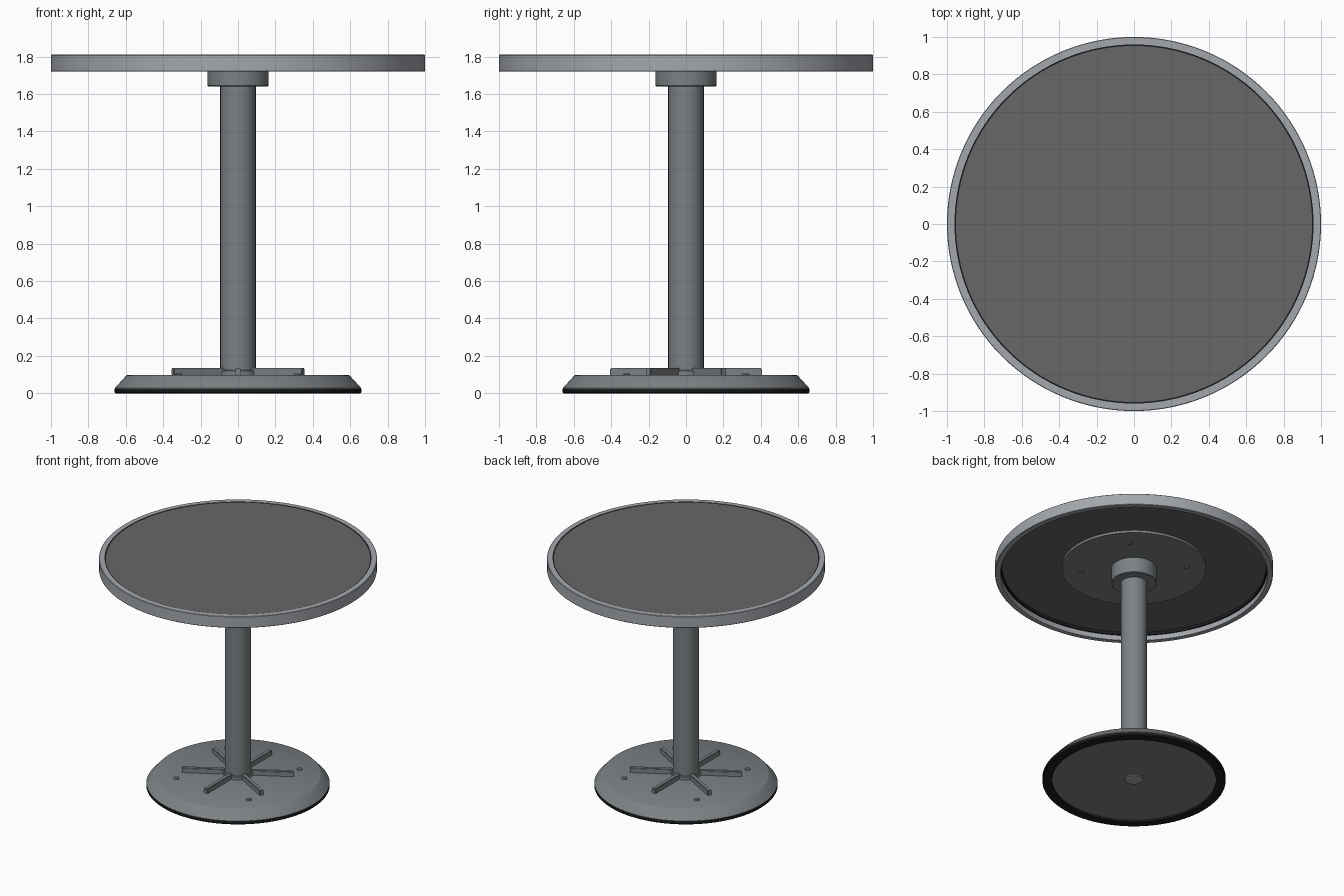
import bpy, bmesh
from math import pi, cos, sin, radians

if "Cube" in bpy.data.objects:
    bpy.data.objects.remove(bpy.data.objects["Cube"])


def material(name, rgb):
    m = bpy.data.materials.new(name)
    m.diffuse_color = (*rgb, 1)
    m.use_nodes = True
    m.node_tree.nodes["Principled BSDF"].inputs["Base Color"].default_value = m.diffuse_color
    return m


METAL = material("blue_grey_metal", (0.20, 0.22, 0.23))
TRIM = material("light_metal", (0.37, 0.39, 0.42))
BOARD = material("dark_grey_board", (0.135, 0.135, 0.135))
BLACK = material("black_rubber", (0.012, 0.012, 0.013))


def finish(bm, name, mat):
    bmesh.ops.recalc_face_normals(bm, faces=bm.faces)
    me = bpy.data.meshes.new(name)
    bm.to_mesh(me)
    bm.free()
    me.materials.append(mat)
    ob = bpy.data.objects.new(name, me)
    bpy.context.collection.objects.link(ob)
    bpy.ops.object.select_all(action='DESELECT')
    ob.select_set(True)
    bpy.context.view_layer.objects.active = ob
    bpy.ops.object.shade_smooth_by_angle(angle=radians(30))
    return ob


def lathe(name, profile, mat, segs=96, loc=(0, 0, 0)):
    """Spin a closed (radius, z) profile about z."""
    bm = bmesh.new()
    vs = [bm.verts.new((r, 0, z)) for r, z in profile]
    edges = [bm.edges.new((vs[i], vs[(i + 1) % len(vs)])) for i in range(len(vs))
             if not (profile[i][0] == 0 and profile[(i + 1) % len(vs)][0] == 0)]
    bmesh.ops.spin(bm, geom=vs + edges, cent=(0, 0, 0), axis=(0, 0, 1),
                   angle=2 * pi, steps=segs, use_merge=True)
    bmesh.ops.remove_doubles(bm, verts=bm.verts, dist=1e-5)
    ob = finish(bm, name, mat)
    ob.location = loc
    return ob


def disc(name, r, z0, z1, mat, segs=96, bevel=0.0, loc=(0, 0, 0)):
    top = [(r, z1 - bevel), (r - bevel, z1)] if bevel else [(r, z1)]
    return lathe(name, [(0, z0), (r, z0)] + top + [(0, z1)], mat, segs, loc)


# Table top: board, black seam and metal rim
disc("top_board", 0.952, 1.783, 1.807, BOARD, 128)
lathe("top_seam", [(0.95, 1.76), (0.962, 1.76), (0.962, 1.807), (0.95, 1.807)], BLACK, 128)
lathe("top_rim", [(0.96, 1.72), (0.997, 1.72), (1.0, 1.723), (1.0, 1.807),
                  (0.997, 1.81), (0.96, 1.81)], TRIM, 128)

# Mounting plate and collar below the board
disc("mounting_plate", 0.52, 1.764, 1.785, METAL)
lathe("column_collar", [(0, 1.64), (0.158, 1.64), (0.163, 1.645), (0.163, 1.766), (0, 1.766)],
      METAL, 64)

# Column
disc("column", 0.095, 0.09, 1.645, METAL, 64)

# Base: sloped plate, rubber foot ring, hub and centre bolt
lathe("base_plate", [(0, 0.015), (0.655, 0.015), (0.658, 0.028), (0.598, 0.094),
                     (0.592, 0.097), (0, 0.097)], METAL, 128)
lathe("foot_ring", [(0.59, 0), (0.654, 0), (0.66, 0.006), (0.66, 0.024), (0.59, 0.024)],
      BLACK, 128)
disc("base_hub", 0.108, 0.09, 0.124, METAL, 64, 0.004)
disc("centre_bolt", 0.065, 0.008, 0.02, TRIM, 32)

# Six raised ribs radiating from the column
for i in range(6):
    bm = bmesh.new()
    bmesh.ops.create_cube(bm, size=1)
    bmesh.ops.scale(bm, vec=(0.33, 0.032, 0.045), verts=bm.verts)
    bmesh.ops.bevel(bm, geom=bm.edges[:], offset=0.004, segments=2, affect='EDGES')
    rib = finish(bm, f"base_rib_{i + 1}", METAL)
    a = radians(30 + 60 * i)
    rib.location = (0.24 * cos(a), 0.24 * sin(a), 0.1125)
    rib.rotation_euler.z = a

# Four screws on the base and four under the top
for i in range(4):
    a = radians(45 + 90 * i)
    disc(f"base_screw_{i + 1}", 0.02, 0.09, 0.105, METAL, 20, 0.004,
         (0.45 * cos(a), 0.45 * sin(a), 0))
    disc(f"plate_screw_{i + 1}", 0.02, 1.756, 1.77, METAL, 20, 0,
         (0.38 * cos(a), 0.38 * sin(a), 0))
